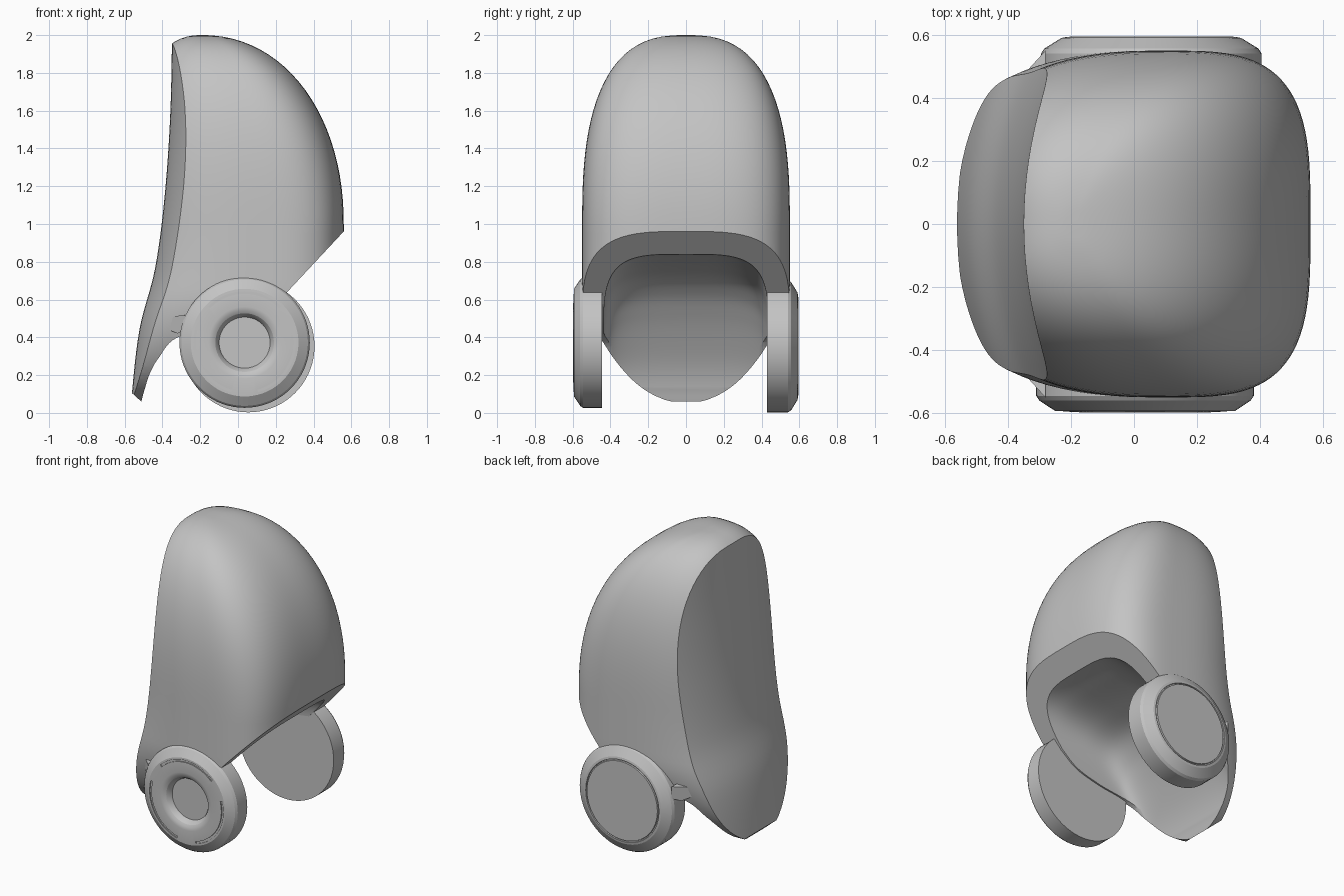
import bpy, bmesh, math
from mathutils import Vector

if "Cube" in bpy.data.objects:
    bpy.data.objects.remove(bpy.data.objects["Cube"])

GREY = (0.55, 0.55, 0.55, 1)
grey = bpy.data.materials.new("plain_grey")
grey.use_nodes = True
grey.diffuse_color = GREY
grey.node_tree.nodes["Principled BSDF"].inputs["Base Color"].default_value = GREY


def loft(name, rings):
    """Closed solid through matching rings of points."""
    bm = bmesh.new()
    rows = [[bm.verts.new(p) for p in ring] for ring in rings]
    n = len(rows[0])
    for a, b in zip(rows, rows[1:]):
        for i in range(n):
            j = (i + 1) % n
            bm.faces.new((a[i], a[j], b[j], b[i]))
    bm.faces.new(rows[0])
    bm.faces.new(rows[-1])
    bmesh.ops.recalc_face_normals(bm, faces=bm.faces)
    mesh = bpy.data.meshes.new(name)
    bm.to_mesh(mesh)
    bm.free()
    mesh.materials.append(grey)
    obj = bpy.data.objects.new(name, mesh)
    bpy.context.collection.objects.link(obj)
    return obj


def activate(obj):
    bpy.ops.object.select_all(action='DESELECT')
    obj.select_set(True)
    bpy.context.view_layer.objects.active = obj


def cut(obj, cutter):
    mod = obj.modifiers.new("cut", 'BOOLEAN')
    mod.operation = 'DIFFERENCE'
    mod.solver = 'EXACT'
    mod.object = cutter
    activate(obj)
    bpy.ops.object.modifier_apply(modifier=mod.name)
    bpy.data.objects.remove(cutter)


def smooth(obj, angle):
    activate(obj)
    bpy.ops.object.shade_smooth_by_angle(angle=math.radians(angle))


def curve(points, steps=6):
    """Catmull-Rom curve through 2D points."""
    pts = [Vector(p) for p in points]
    pts = [2 * pts[0] - pts[1]] + pts + [2 * pts[-1] - pts[-2]]
    out = []
    for a, b, c, d in zip(pts, pts[1:], pts[2:], pts[3:]):
        for k in range(steps):
            t = k / steps
            out.append(0.5 * (2 * b + (c - a) * t + (2 * a - 5 * b + 4 * c - d) * t * t
                              + (3 * b - a - 3 * c + d) * t ** 3))
    return out + [pts[-2]]


def arc(u, n):
    return max(0, 1 - u ** n) ** (1 / n)


def power(v, n):
    return math.copysign(abs(v) ** (2 / n), v)


# Hood: domed body, tapering to a rounded tongue below
def hood_ring(z, sides=96):
    u = max(0, z - 1)
    cx = -0.19 + 0.29 * arc(u, 2)
    right = -0.19 + 0.75 * arc(u, 2.1)
    left = -0.19 - 0.39 * arc(u, 2.5) - 0.42 * max(0, 1 - z) ** 2
    half = 0.55 * arc(u, 2.65) * arc(max(0, (0.65 - z) / 0.6), 1.9)
    ring = []
    for i in range(sides):
        a = math.tau * (i + 0.5) / sides
        c, s = math.cos(a), math.sin(a)
        n, reach = (3.4 - 0.8 * u, right - cx) if c > 0 else (2.6, cx - left)
        ring.append((cx + reach * power(c, n), half * power(s, n), z))
    return ring


low = [0.055 + 0.945 * (k / 24) ** 1.3 for k in range(24)]
high = [1 + math.sin(math.pi / 2 * k / 24) for k in range(24)]
hood = loft("hood", [hood_ring(z) for z in low + high + [1.9995]])

# Front plate: gently bowed cut down one side
edge = curve([(-0.35, 2.2), (-0.35, 1.95), (-0.36, 1.55), (-0.39, 1.13), (-0.44, 0.76),
              (-0.52, 0.45), (-0.56, 0.12), (-0.57, -0.1)])
rows = []
for x, z in edge:
    ys = [-0.8 + 1.6 * k / 32 for k in range(33)]
    rows.append([(x + 0.39 * y * y, y, z) for y in ys] + [(-1.6, 0.8, z), (-1.6, -0.8, z)])
cut(hood, loft("plate_cutter", rows))

# Slanted rim and underside, ending in a bevelled tip
rim = [(0.9, 1.325), (0.27, 0.65)] + [tuple(p) for p in curve(
    [(0.2, 0.575), (0.08, 0.49), (-0.1, 0.44), (-0.32, 0.4), (-0.42, 0.29), (-0.485, 0.15),
     (-0.512, 0.06)])] + [(-0.6, 0.14), (-0.6, -0.1), (0.9, -0.1)]
cut(hood, loft("rim_cutter", [[(x, y, z) for x, z in rim] for y in (-0.9, 0.9)]))

# Arched hollow under the hood
roof = curve([(0.8, 0.84), (0.45, 0.84), (0.25, 0.81), (0.05, 0.77), (-0.12, 0.72), (-0.23, 0.63),
              (-0.31, 0.52), (-0.38, 0.4), (-0.45, 0.26), (-0.49, 0.14), (-0.515, 0.0)])
rows = []
for x, top in roof:
    base = -0.2
    spring = min(0.45, top * 0.55)
    arch = []
    for k in range(41):
        a = math.pi * k / 40
        arch.append((x, 0.435 * power(math.cos(a), 3.8),
                     spring + (top - spring) * power(max(0, math.sin(a)), 3.8)))
    rows.append([(x, 0.435, base)] + arch + [(x, -0.435, base)])
cut(hood, loft("hollow_cutter", rows))
smooth(hood, 32)


# Wheels: turned profiles of (radius, distance outward)
def wheel(name, profile, side, cx, cz, sides=72):
    rings = [[(cx + r * math.cos(math.tau * k / sides), side * y,
               cz + r * math.sin(math.tau * k / sides)) for k in range(sides)]
             for r, y in profile]
    return loft(name, rings)


left_wheel = wheel("left_wheel", [(0.35, 0.43), (0.35, 0.54), (0.34, 0.556), (0.285, 0.59),
                                  (0.27, 0.593), (0.268, 0.586), (0.262, 0.586),
                                  (0.26, 0.595)], 1, 0.055, 0.353)
hub = [(0.19, 0.598), (0.17, 0.594), (0.155, 0.585), (0.143, 0.57), (0.135, 0.55)]
right_wheel = wheel("right_wheel", [(0.345, 0.445), (0.345, 0.545), (0.335, 0.56),
                                    (0.285, 0.593)] + hub, -1, 0.035, 0.372)

# Three arc grooves around the right hub
for start in (45, 165, 285):
    rows = []
    for k in range(25):
        a = math.radians(start + 90 * k / 24)
        rows.append([(0.035 + r * math.cos(a), y, 0.372 + r * math.sin(a))
                     for r, y in ((0.258, -0.587), (0.272, -0.587), (0.272, -0.62), (0.258, -0.62))])
    cut(right_wheel, loft("groove_cutter", rows))
smooth(left_wheel, 20)
smooth(right_wheel, 20)

# Small hooked tabs, flush with the tapering hood, reaching to the wheels
tab = [(-0.39, 0.45), (-0.34, 0.51), (-0.28, 0.52), (-0.28, 0.44), (-0.32, 0.42)]
for name, side in (("left_tab", 1), ("right_tab", -1)):
    loft(name, [[(x, side * (y + 1.1 * (x + 0.39)), z) for x, z in tab] for y in (0.37, 0.43)])
